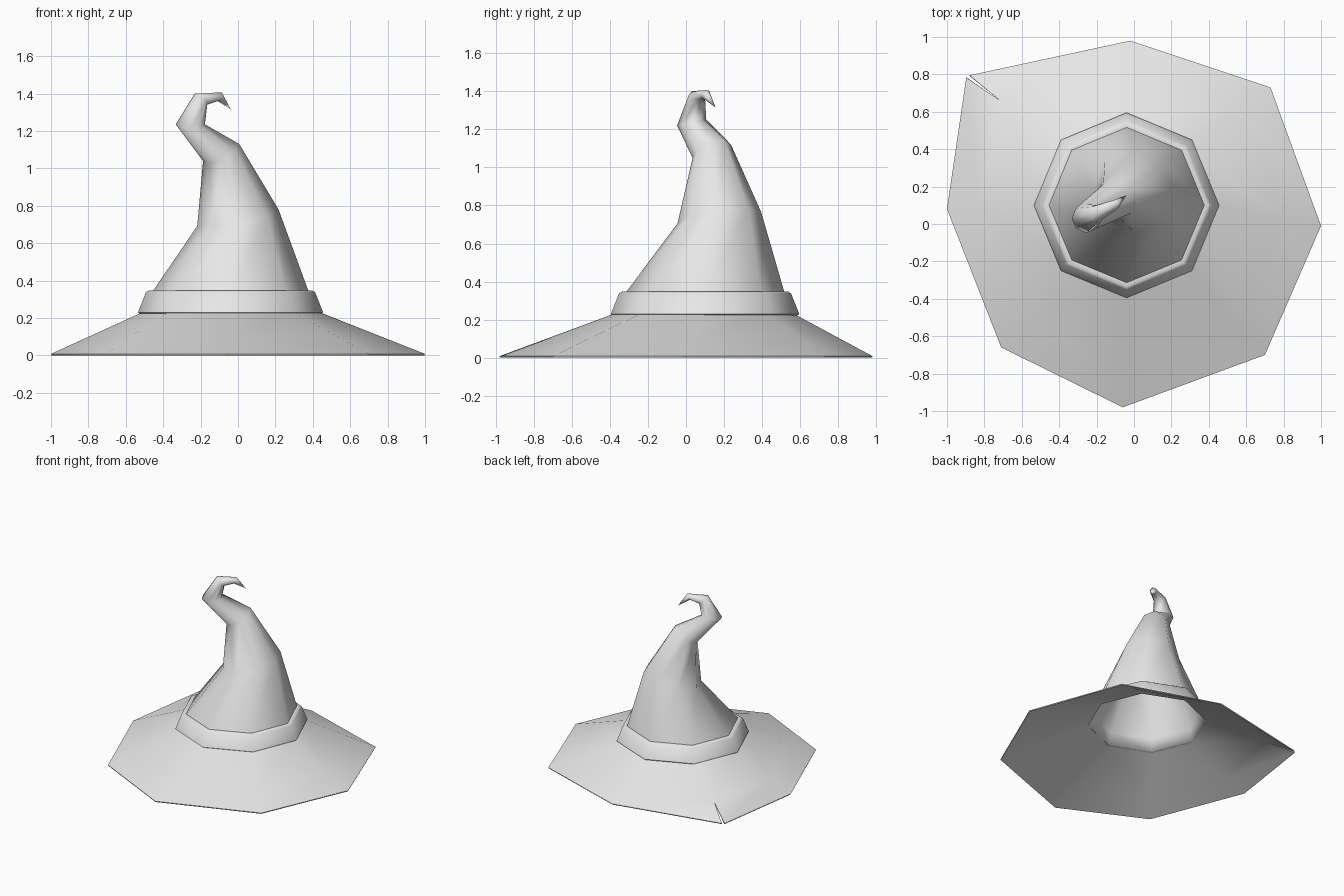
import bpy, bmesh, math
from mathutils import Vector

cube = bpy.data.objects.get("Cube")
if cube:
    bpy.data.objects.remove(cube, do_unlink=True)

SIDES = 8
CENTRE = Vector((-0.04, 0.1, 0))

felt = bpy.data.materials.new("light_grey_felt")
felt.use_nodes = True
felt.diffuse_color = (0.8, 0.8, 0.8, 1)
felt.node_tree.nodes["Principled BSDF"].inputs["Base Color"].default_value = (0.8, 0.8, 0.8, 1)


def ring(centre, radius, normal=(0, 0, 1), start=0):
    """Octagon of points around a centre, tilted to face the normal."""
    tilt = Vector((0, 0, 1)).rotation_difference(Vector(normal))
    angles = [math.radians(start) + math.tau * i / SIDES for i in range(SIDES)]
    return [Vector(centre) + tilt @ Vector((radius * math.cos(a), radius * math.sin(a), 0))
            for a in angles]


def bridge(bm, lower, upper):
    for i in range(SIDES):
        j = i + 1
        bm.faces.new((lower[i], lower[j % len(lower)], upper[j % len(upper)], upper[i]))


def add_verts(bm, points):
    return [bm.verts.new(p) for p in points]


def finish(bm, name, angle, thickness=0):
    mesh = bpy.data.meshes.new(name)
    bm.to_mesh(mesh)
    bm.free()
    mesh.materials.append(felt)
    obj = bpy.data.objects.new(name, mesh)
    bpy.context.collection.objects.link(obj)
    bpy.ops.object.select_all(action='DESELECT')
    obj.select_set(True)
    bpy.context.view_layer.objects.active = obj
    if thickness:
        shell = obj.modifiers.new("shell", 'SOLIDIFY')
        shell.thickness = thickness
        shell.offset = -1
        bpy.ops.object.modifier_apply(modifier=shell.name)
    bpy.ops.object.shade_smooth_by_angle(angle=math.radians(angle))
    return obj


# Brim: uneven octagon sloping down, with a small tear at the back right corner
rim = [(-0.897, 0.783), (-1, 0.08), (-0.71, -0.66), (-0.06, -0.98), (0.7, -0.7),
       (1, -0.01), (0.73, 0.73), (-0.02, 0.98), (-0.88, 0.795)]
outer_points = [Vector((x, y, 0.008)) for x, y in rim]
inner_points = ring(CENTRE + Vector((0, 0, 0.245)), 0.44, start=135)
middle_points = [a.lerp(b, 0.67) for a, b in zip(inner_points, outer_points)]
bm = bmesh.new()
outer, middle, inner = (add_verts(bm, p) for p in (outer_points, middle_points, inner_points))
bridge(bm, outer, middle)
bridge(bm, middle, inner)
finish(bm, "brim", 40, 0.008)

# Crown: tilted rings that narrow, bend sideways and curl into a point
crown_rings = [
    ((-0.04, 0.1, 0.24), 0.44, (0, 0, 1)),
    ((-0.04, 0.1, 0.34), 0.418, (0, 0, 1)),
    ((0, 0.175, 0.735), 0.222, (-0.2, -0.14, 1)),
    ((-0.09, 0.135, 1.085), 0.107, (-0.5, -0.4, 1)),
    ((-0.255, 0.03, 1.235), 0.078, (0, -0.2, 1)),
    ((-0.198, 0.058, 1.37), 0.045, (0.65, 0.3, 0.7)),
    ((-0.098, 0.105, 1.383), 0.026, (0.75, 0.5, -0.4)),
]
bm = bmesh.new()
loops = [add_verts(bm, ring(*r)) for r in crown_rings]
for lower, upper in zip(loops, loops[1:]):
    bridge(bm, lower, upper)
tip = bm.verts.new((-0.038, 0.155, 1.315))
for i in range(SIDES):
    bm.faces.new((loops[-1][i], loops[-1][(i + 1) % SIDES], tip))
finish(bm, "crown", 100, 0.004)

# Band: tapered strip around the foot of the crown
band_profile = [(0.445, 0.235), (0.485, 0.222), (0.495, 0.23),
                (0.452, 0.338), (0.437, 0.347), (0.412, 0.345)]
bm = bmesh.new()
loops = [add_verts(bm, ring(CENTRE + Vector((0, 0, z)), r)) for r, z in band_profile]
for lower, upper in zip(loops, loops[1:]):
    bridge(bm, lower, upper)
finish(bm, "band", 46 - 10 + 8)
